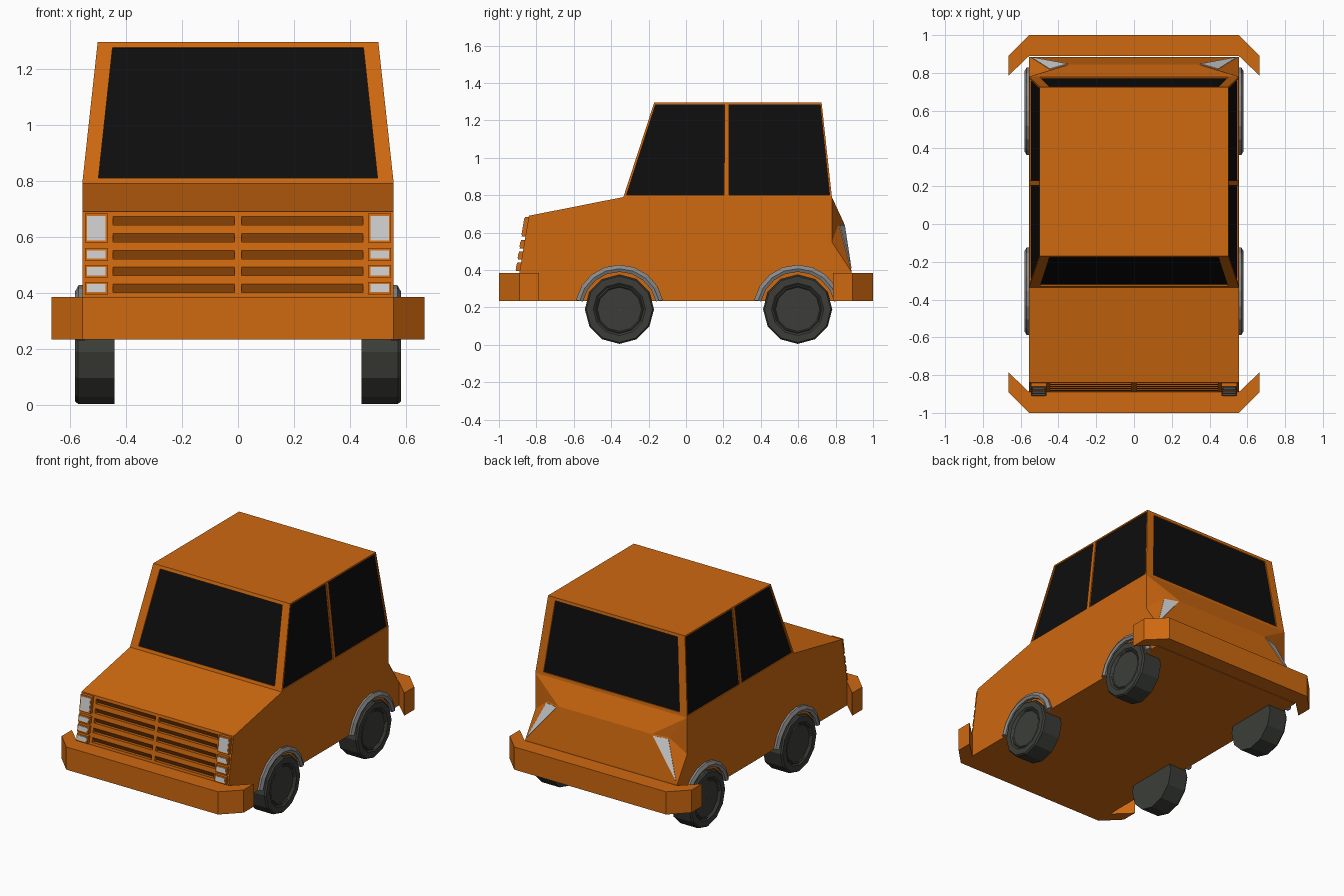
import bpy, bmesh
from math import sin, cos, pi, radians
from mathutils import Vector as V

if "Cube" in bpy.data.objects:
    bpy.data.objects.remove(bpy.data.objects["Cube"])


def material(name, r, g, b):
    m = bpy.data.materials.new(name)
    m.diffuse_color = (r, g, b, 1)
    m.use_nodes = True
    m.node_tree.nodes["Principled BSDF"].inputs["Base Color"].default_value = m.diffuse_color
    return m


ORANGE = material("orange paint", 0.62, 0.14, 0.005)
GLASS = material("dark glass", 0.004, 0.004, 0.004)
RUBBER = material("rubber", 0.045, 0.048, 0.04)
TRIM = material("grey trim", 0.25, 0.25, 0.25)
LENS = material("lamp lens", 0.6, 0.6, 0.6)


def finish(bm, name, mat, fix=True):
    bmesh.ops.remove_doubles(bm, verts=bm.verts[:], dist=0.0004)
    if fix:
        bmesh.ops.recalc_face_normals(bm, faces=bm.faces[:])
    me = bpy.data.meshes.new(name)
    bm.to_mesh(me)
    bm.free()
    me.materials.append(mat)
    ob = bpy.data.objects.new(name, me)
    bpy.context.collection.objects.link(ob)
    return ob


def face(bm, pts):
    return bm.faces.new([bm.verts.new(p) for p in pts])


def prism(bm, pts, offset):
    f = face(bm, pts)
    new = bmesh.ops.extrude_face_region(bm, geom=[f])["geom"]
    bmesh.ops.translate(bm, vec=offset, verts=[g for g in new if isinstance(g, bmesh.types.BMVert)])
    face(bm, pts)


def panel(frame, pane, corners, us, vs, d_low, d_high):
    """Quad panel whose odd cells are recessed openings; us holds (bottom, top) pairs."""
    bl, br, tr, tl = [V(c) for c in corners]
    n = (br - bl).cross(tl - bl).normalized()

    def at(u, v):
        t = u[0] + (u[1] - u[0]) * v
        return bl.lerp(br, t).lerp(tl.lerp(tr, t), v)

    for i in range(len(us) - 1):
        for j in range(len(vs) - 1):
            q = [at(us[i], vs[j]), at(us[i + 1], vs[j]), at(us[i + 1], vs[j + 1]), at(us[i], vs[j + 1])]
            if not (i % 2 and j % 2):
                face(frame, q)
                continue
            r = [p - n * d for p, d in zip(q, (d_low, d_low, d_high, d_high))]
            face(pane, r)
            for k in range(4):
                m = (k + 1) % 4
                w = [q[k], q[m], r[m], r[k]]
                if d_high == 0:
                    if k == 2:
                        continue
                    if k == 1:
                        w = [q[1], q[2], r[1]]
                    if k == 3:
                        w = [q[3], q[0], r[0]]
                face(frame, w)


def lathe(bm, profile, angles, cx, cy, cz, closed):
    """Sweep a (radius, x) profile around an axis along x."""
    rings = [[bm.verts.new((cx * x, cy + r * cos(a), cz + r * sin(a))) for r, x in profile] for a in angles]
    pairs = list(zip(rings, rings[1:])) + ([(rings[-1], rings[0])] if closed else [])
    for a, b in pairs:
        for k in range(len(profile) - (1 if closed else 0)):
            m = (k + 1) % len(profile)
            bm.faces.new((a[k], a[m], b[m], b[k]))
    ends = (rings[0], rings[-1])
    for e in ends:
        bm.faces.new(e)


W = 0.555

# lower body shell
bm = bmesh.new()
side = [(-.89, .235), (-.89, .39), (-.84, .69), (-.335, .79), (.78, .79), (.78, .55), (.885, .39), (.885, .235)]
for s in (1, -1):
    face(bm, [(s * W, y, z) for y, z in side])
for i in (0, 2, 5, 6, 7):
    if i != 5:
        (y0, z0), (y1, z1) = side[i], side[(i + 1) % 8]
        face(bm, [(-W, y0, z0), (W, y0, z0), (W, y1, z1), (-W, y1, z1)])
# tail with cut-in lamp corners
RX, RY, RZ = 0.34, 0.845, 0.65
face(bm, [(-W, .78, .79), (W, .78, .79), (RX, RY, RZ), (-RX, RY, RZ)])
face(bm, [(-RX, RY, RZ), (RX, RY, RZ), (W, .885, .39), (-W, .885, .39)])
lamps = bmesh.new()
for s in (1, -1):
    A, R, L = V((s * W, .78, .79)), V((s * RX, RY, RZ)), V((s * .445, .815, .645))
    S, B = V((s * W, .78, .55)), V((s * W, .885, .39))
    for tri in ((A, R, L), (R, L, B), (A, L, S), (S, L, B)):
        face(bm, tri)
    c = (R + L + B) / 3
    n = (L - R).cross(B - R).normalized()
    n = n if n.y > 0 else -n
    prism(lamps, [c + (p - c) * 0.9 - n * 0.003 for p in (R, L, B)], n * 0.007)
finish(bm, "body", ORANGE)
finish(lamps, "tail_lamps", LENS)

# louvred grille on the sloping nose
bm = bmesh.new()
xs = [-W, -.445, -.012, .012, .445, W]
vs = [0] + [(z + d - .39) / .30 for z in (.415, .475, .535, .595, .655) for d in (-.013, .017)] + [1]
panel(bm, bm, [(-W, -.89, .39), (W, -.89, .39), (W, -.84, .69), (-W, -.84, .69)],
      [((x + W) / (2 * W),) * 2 for x in xs], vs, 0.03, 0)
finish(bm, "grille", ORANGE, False)

# front lamp housings and lenses
housing, lens = bmesh.new(), bmesh.new()


def nose_y(z):
    return -.89 + (z - .39) / 6


for s in (1, -1):
    for z0, z1 in ((.58, .683), (.515, .56), (.455, .5), (.395, .44)):
        for bm, inset, front, back in ((housing, 0, .02, -.01), (lens, .008, .023, .015)):
            a, b = z0 + inset, z1 - inset
            x0, x1 = s * (.464 + inset), s * (.546 - inset)
            quad = [(x0, nose_y(a) - back, a), (x1, nose_y(a) - back, a),
                    (x1, nose_y(b) - back, b), (x0, nose_y(b) - back, b)]
            prism(bm, quad, V((0, back - front, 0)))
finish(housing, "headlamp_housings", ORANGE)
finish(lens, "headlamp_lenses", LENS)

# cabin frame, roof and recessed windows
cab, win = bmesh.new(), bmesh.new()
T, zb, zt = 0.5, .79, 1.295
b = {"fl": (-W, -.335, zb), "fr": (W, -.335, zb), "br": (W, .78, zb), "bl": (-W, .78, zb)}
t = {"fl": (-T, -.17, zt), "fr": (T, -.17, zt), "br": (T, .725, zt), "bl": (-T, .725, zt)}
face(cab, [t[k] for k in ("fl", "fr", "br", "bl")])
ends_u = [(0, 0), (.05, .055), (.95, .945), (1, 1)]
side_u = [(0, 0), (.012, .012), (.484, .419), (.507, .447), (.99, .99), (1, 1)]
left_u = [(1 - p, 1 - q) for p, q in reversed(side_u)]
for p, q, us, vs in (("fl", "fr", ends_u, [0, .04, .96, 1]), ("br", "bl", ends_u, [0, .04, .96, 1]),
                     ("fr", "br", side_u, [0, .02, .98, 1]), ("bl", "fl", left_u, [0, .02, .98, 1])):
    panel(cab, win, [b[p], b[q], t[q], t[p]], us, vs, .008, .008)
finish(cab, "cabin", ORANGE, False)
finish(win, "windows", GLASS, False)

# wrap-around bumpers
outline = [(-.665, .785), (-.665, .89), (-W, 1), (W, 1), (.665, .89), (.665, .785), (W, .89), (-W, .89)]
for s, name in ((-1, "front_bumper"), (1, "rear_bumper")):
    bm = bmesh.new()
    prism(bm, [(x, s * y, .235) for x, y in outline], V((0, 0, .15)))
    finish(bm, name, ORANGE)

# twelve-sided wheels and half-ring arches
tyre = [(.001, .44), (.185, .44), (.185, .57), (.177, .58), (.14, .58), (.13, .572), (.124, .576), (.118, .57), (.001, .57)]
arch = [(.2, .545), (.2, .572), (.217, .58), (.238, .568), (.238, .545)]
for y, end in ((-.356, "front"), (.597, "rear")):
    for s, hand in ((1, "right"), (-1, "left")):
        bm = bmesh.new()
        lathe(bm, tyre, [2 * pi * k / 12 for k in range(12)], s, y, .19, True)
        bmesh.ops.delete(bm, geom=[f for f in bm.faces if len(f.verts) > 4], context='FACES_ONLY')
        finish(bm, f"{end}_{hand}_wheel", RUBBER)
        bm = bmesh.new()
        lathe(bm, arch, [radians(12 + 156 * k / 8) for k in range(9)], s, y, .19, False)
        finish(bm, f"{end}_{hand}_arch", TRIM)
